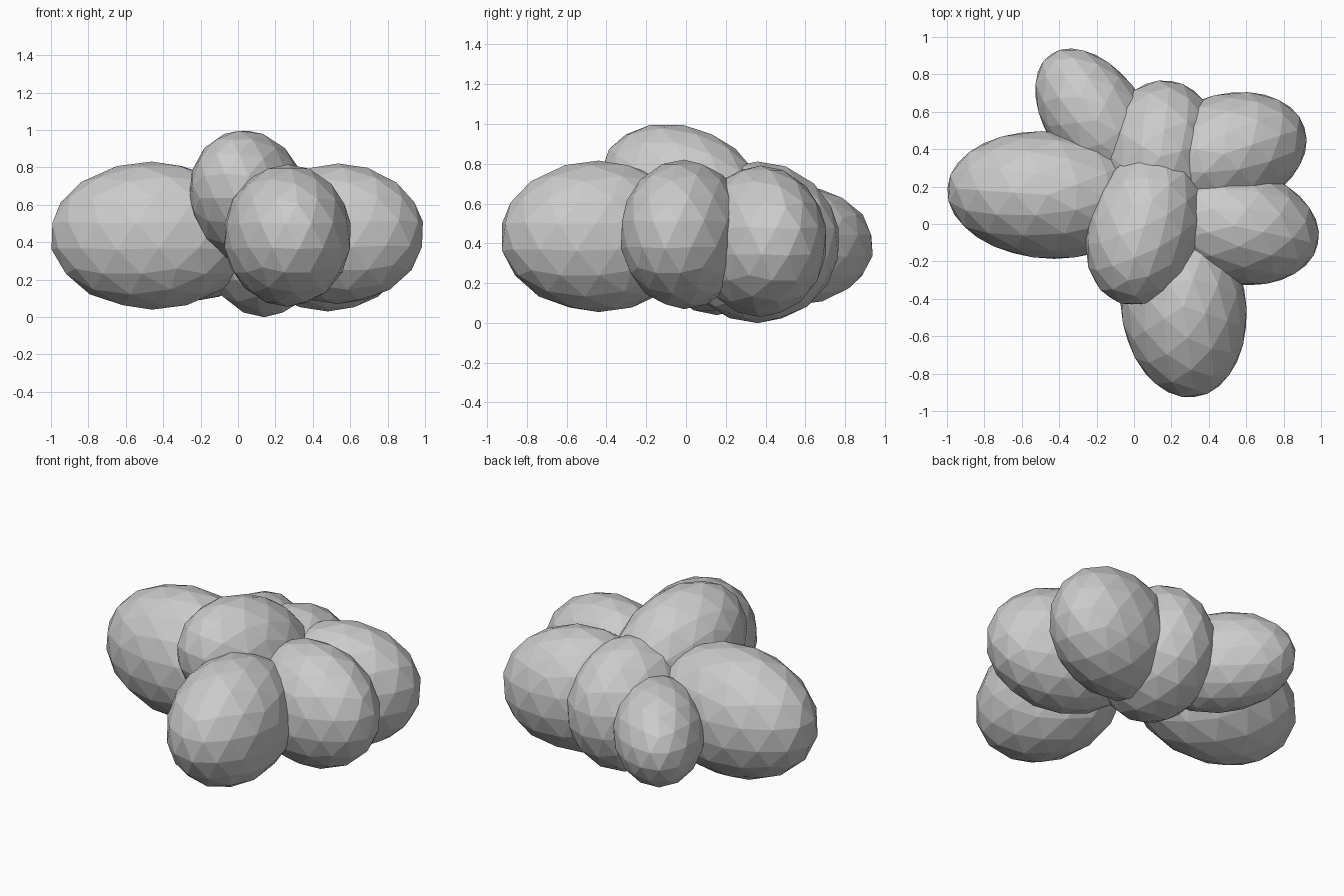
import bpy
import bmesh
from math import radians
from mathutils import Matrix, Vector, Euler

cube = bpy.data.objects.get("Cube")
if cube:
    bpy.data.objects.remove(cube, do_unlink=True)

grey = bpy.data.materials.new("plain_grey")
grey.use_nodes = True
colour = (0.6, 0.6, 0.6, 1)
grey.diffuse_color = colour
grey.node_tree.nodes["Principled BSDF"].inputs["Base Color"].default_value = colour


def lobe(name, centre, radii, yaw, pitch=0):
    """Faceted ellipsoid whose long axis points along yaw, raised by pitch."""
    bm = bmesh.new()
    bmesh.ops.create_icosphere(bm, subdivisions=1, radius=1)
    bmesh.ops.subdivide_edges(bm, edges=bm.edges[:], cuts=2, use_grid_fill=True)
    bmesh.ops.triangulate(bm, faces=bm.faces[:])
    for v in bm.verts:
        v.co = v.co.normalized() * 1.015
    turn = Euler((0, radians(-pitch), radians(yaw))).to_matrix().to_4x4()
    bm.transform(turn @ Matrix.Diagonal((*radii, 1)))
    bmesh.ops.recalc_face_normals(bm, faces=bm.faces[:])
    mesh = bpy.data.meshes.new(name)
    bm.to_mesh(mesh)
    bm.free()
    mesh.materials.append(grey)
    obj = bpy.data.objects.new(name, mesh)
    obj.location = Vector(centre)
    bpy.context.collection.objects.link(obj)
    return obj


# Ring of lobes spreading outwards
lobe("right_lobe", (-0.46, 0.155, 0.435), (0.54, 0.34, 0.39), 176)
lobe("front_lobe", (0.265, -0.44, 0.435), (0.49, 0.335, 0.375), -83)
lobe("left_front_lobe", (0.535, -0.01, 0.445), (0.46, 0.31, 0.37), -12)
lobe("left_back_lobe", (0.48, 0.375, 0.41), (0.455, 0.315, 0.375), 18)
lobe("back_lobe", (0.14, 0.36, 0.405), (0.41, 0.32, 0.4), 82)
lobe("right_back_lobe", (-0.2, 0.555, 0.39), (0.43, 0.265, 0.295), 125)

# Tilted lobe resting on top
lobe("top_lobe", (0.055, -0.01, 0.635), (0.45, 0.3, 0.34), -107, 25)
